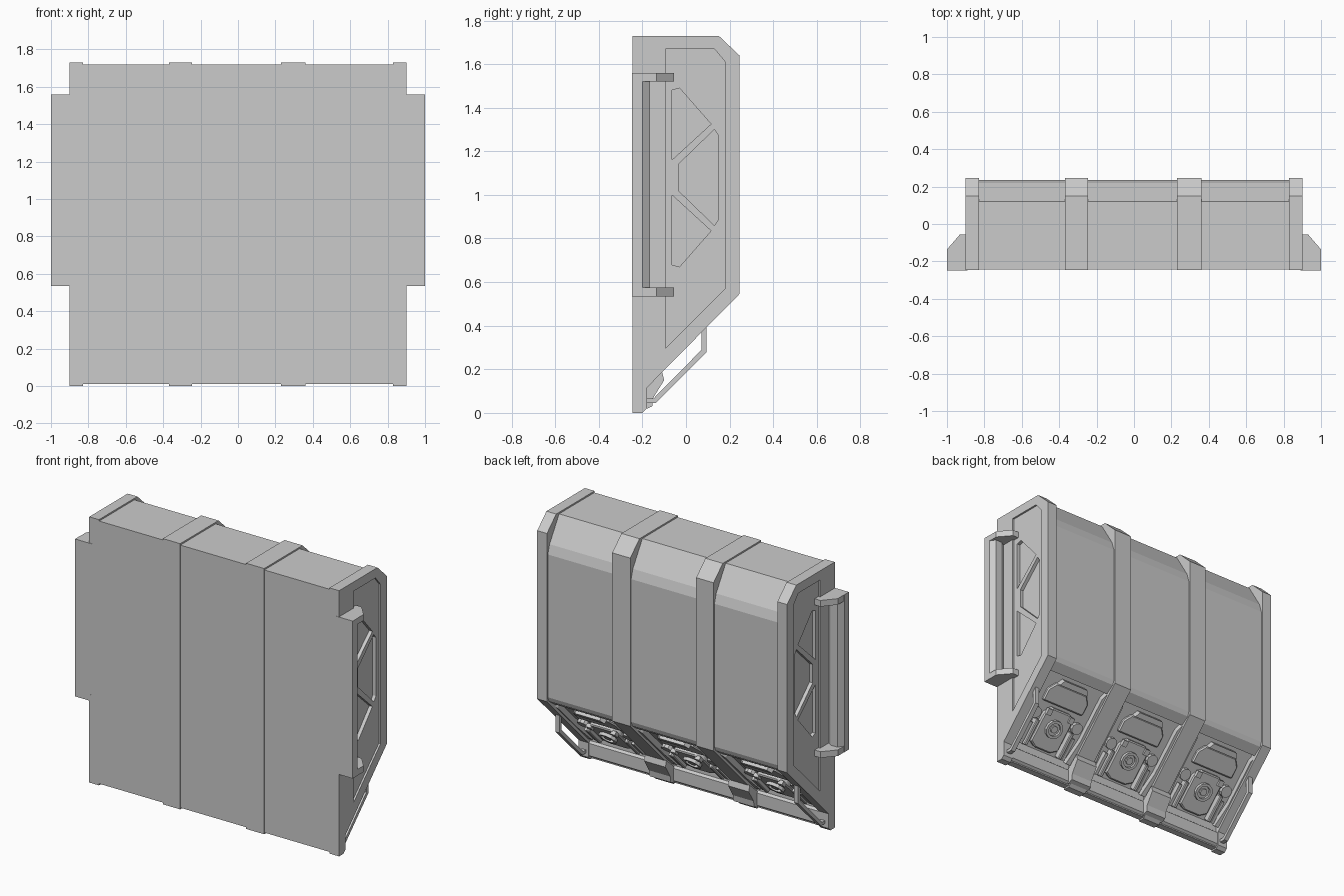
import bpy, bmesh, math
from mathutils import Matrix, Vector

if "Cube" in bpy.data.objects:
    bpy.data.objects.remove(bpy.data.objects["Cube"])


def frame(x, y, z, origin=(0, 0, 0)):
    m = Matrix((x, y, z)).transposed().to_4x4()
    m.translation = Vector(origin)
    return m


SIDE = frame((0, 1, 0), (0, 0, 1), (1, 0, 0))      # profile in y,z extruded along x
PLAN = Matrix.Identity(4)                          # profile in x,y extruded along z
S = math.sqrt(0.5)


def prism(name, polys, a, b, m=SIDE, bevel=0):
    """Extrude one or more 2D outlines from a to b in the frame m."""
    bm = bmesh.new()
    for pts in polys:
        lo = [bm.verts.new(m @ Vector((p[0], p[1], a))) for p in pts]
        hi = [bm.verts.new(m @ Vector((p[0], p[1], b))) for p in pts]
        n = len(pts)
        bm.faces.new(lo)
        bm.faces.new(hi)
        for i in range(n):
            bm.faces.new((lo[i], lo[(i + 1) % n], hi[(i + 1) % n], hi[i]))
    bmesh.ops.recalc_face_normals(bm, faces=bm.faces)
    me = bpy.data.meshes.new(name)
    bm.to_mesh(me)
    bm.free()
    ob = bpy.data.objects.new(name, me)
    bpy.context.collection.objects.link(ob)
    if bevel:
        mod = ob.modifiers.new("bevel", 'BEVEL')
        mod.width, mod.segments = bevel, 1
    return ob


def cut(ob, name, polys, a, b, m=SIDE):
    c = prism(name, polys, a, b, m)
    c.hide_render = True
    c.hide_viewport = True
    c.display_type = 'WIRE'
    mod = ob.modifiers.new(name, 'BOOLEAN')
    mod.operation, mod.object, mod.solver = 'DIFFERENCE', c, 'EXACT'


def rect(x0, x1, y0, y1):
    return [(x0, y0), (x1, y0), (x1, y1), (x0, y1)]


def ngon(cx, cy, r, n):
    return [(cx + r * math.cos((i + .5) * math.tau / n),
             cy + r * math.sin((i + .5) * math.tau / n)) for i in range(n)]


def flip(pts, z):
    return [(y, 2 * z - h) for y, h in pts]


# ribs and end plates share one outline
RIB = [(-.245, 0), (-.245, 1.73), (.15, 1.73), (.245, 1.64), (.245, .545),
       (-.18, .115), (-.18, .02), (-.2, 0)]
for name, x0, x1 in (("rib_left", -.37, -.245), ("rib_right", .23, .36)):
    prism(name, [RIB], x0, x1)
    prism(name + "_foot", [[(-.19, .015), (-.19, .12), (-.11, .19), (-.1, .15),
                            (-.15, .07), (-.155, .03)]], x0 - .012, x1 + .012)

# end plates with recessed panel and pockets, side handles and lower rails
PANEL = [(-.095, 1.67), (.13, 1.67), (.18, 1.61), (.18, .57), (-.095, .295)]
TOP = [(-.065, 1.48), (-.03, 1.49), (.115, 1.325), (-.065, 1.16)]
MID = [(-.035, 1.14), (.13, 1.3), (.15, 1.27), (.15, .89), (.13, .86), (-.035, 1.02)]
for s, tag in ((1, "right"), (-1, "left")):
    plate = prism("end_plate_" + tag, [RIB], s * .83, s * .9)
    cut(plate, "panel_cutter_" + tag, [PANEL], s * .888, s * .95)
    cut(plate, "pocket_cutter_" + tag, [TOP, MID, flip(TOP, 1.08)], s * .865, s * .96)
    body = [(.89, -.248), (1, -.248), (1, -.2), (.975, -.165), (.93, -.165), (.89, -.19)]
    cap = [(.88, -.247), (.999, -.247), (.999, -.135), (.93, -.055), (.88, -.055)]
    prism("handle_" + tag, [[(s * x, y) for x, y in body]], .535, 1.56, PLAN)
    for z in (.535, 1.52):
        prism("handle_cap_" + tag, [[(s * x, y) for x, y in cap]], z, z + .04, PLAN)
    prism("rail_" + tag, [[(.095, .4), (.095, .28), (-.14, .045), (-.19, .045),
                           (-.19, .065), (-.15, .065), (.072, .29), (.072, .4)]],
          s * .845, s * .875)

# three bays between the ribs, each with machinery on its sloped underside
BAY = [(-.243, .01), (-.243, 1.72), (.12, 1.72), (.218, 1.56), (.236, 1.5), (.236, .57),
       (.225, .54), (.17, .5), (.155, .525), (-.2, .17), (-.2, .01)]
for i, (x0, x1) in enumerate(((-.84, -.37), (-.245, .23), (.36, .84))):
    t = f"_{i + 1}"
    cx, h = (x0 + x1) / 2, (x1 - x0) / 2
    prism("bay" + t, [BAY], x0 - .01, x1 + .01)
    m = frame((-1, 0, 0), (0, S, S), (0, S, -S), (cx, -.02, .35))
    prism("bottom_lip" + t, [[(-.21, .01), (-.21, .13), (-.185, .11), (-.185, .03)]], x0, x1)
    # framed hatch
    prism("hatch" + t, [[(-.16, .05), (-.16, .13), (-.12, .18), (.12, .18), (.16, .13),
                         (.16, .05)]], -.01, .02, m, .008)
    prism("hatch_hood" + t, [[(-.11, .18), (-.09, .215), (.09, .215), (.11, .18)]],
          -.01, .04, m)
    # nozzle block with ring
    block = prism("nozzle_block" + t, [[(-.11, -.21), (-.11, -.02), (-.075, .03), (.075, .03),
                                        (.11, -.02), (.11, -.21), (.06, -.24), (-.06, -.24)]],
                  -.01, .032, m, .008)
    ring = prism("nozzle_ring" + t, [ngon(0, -.09, .06, 12)], .02, .052, m)
    cut(ring, "ring_cutter" + t, [ngon(0, -.09, .042, 12)], .036, .09, m)
    prism("nozzle_core" + t, [ngon(0, -.09, .024, 8)], .02, .048, m)
    for s in (1, -1):
        prism("strut" + t, [rect(s * .125, s * .15, -.25, -.07)], -.01, .045, m, .005)
        prism("side_bracket" + t, [rect(s * .16, s * .18, -.25, -.1)], -.01, .035, m)
        prism("side_disc" + t, [ngon(s * .165, -.035, .038, 10)], -.01, .025, m)
        prism("clamp" + t, [rect(s * .07, s * .105, -.02, .02)], .02, .045, m)
        prism("bay_edge" + t, [[(s * h, -.26), (s * (h - .04), -.26), (s * (h - .018), -.1),
                                (s * (h - .018), .2), (s * h, .24)]], -.01, .035, m)
